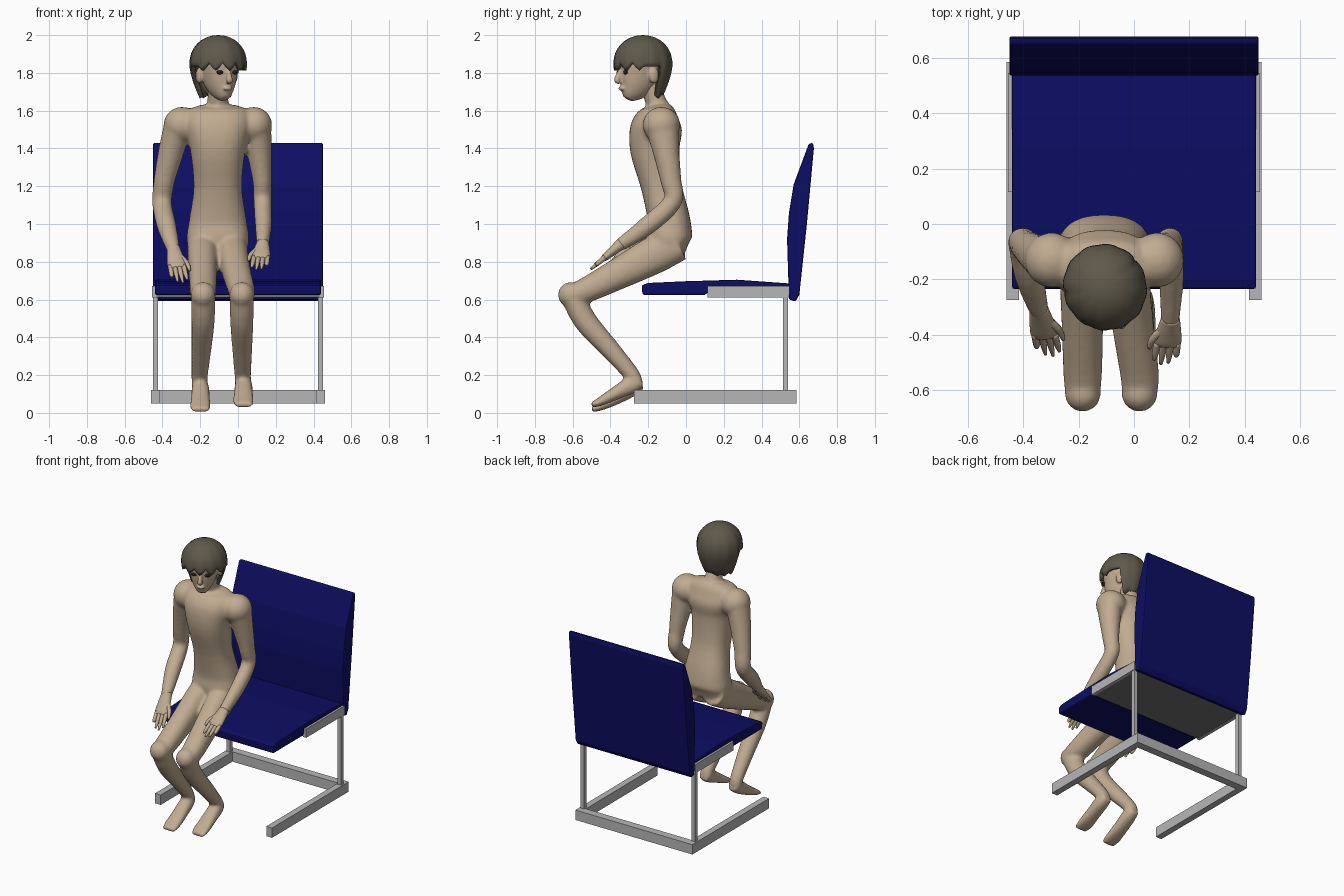
import bpy, bmesh, math
from mathutils import Vector, Matrix

if "Cube" in bpy.data.objects:
    bpy.data.objects.remove(bpy.data.objects["Cube"])


def material(name, rgb):
    m = bpy.data.materials.new(name)
    m.diffuse_color = (*rgb, 1)
    m.use_nodes = True
    m.node_tree.nodes["Principled BSDF"].inputs["Base Color"].default_value = m.diffuse_color
    return m


SKIN = material("skin", (0.53, 0.41, 0.285))
HAIR = material("dark hair", (0.115, 0.10, 0.07))
NAVY = material("navy cushion", (0.004, 0.004, 0.125))
METAL = material("light grey metal", (0.47, 0.47, 0.47))
PLATE = material("dark grey plate", (0.16, 0.16, 0.16))
DARK = material("eye dark", (0.02, 0.015, 0.012))


def finish(bm, name, mat, smooth=False):
    bmesh.ops.recalc_face_normals(bm, faces=bm.faces)
    for f in bm.faces:
        f.smooth = smooth
    me = bpy.data.meshes.new(name)
    bm.to_mesh(me)
    bm.free()
    ob = bpy.data.objects.new(name, me)
    me.materials.append(mat)
    bpy.context.collection.objects.link(ob)
    return ob


def box(name, mat, x0, x1, y0, y1, z0, z1):
    bm = bmesh.new()
    m = Matrix.Translation(((x0 + x1) / 2, (y0 + y1) / 2, (z0 + z1) / 2))
    bmesh.ops.create_cube(bm, size=1, matrix=m @ Matrix.Diagonal((x1 - x0, y1 - y0, z1 - z0, 1)))
    return finish(bm, name, mat)


def slab(name, mat, half_width, profile):
    """Side profile (y, z) extruded across x."""
    bm = bmesh.new()
    f = bm.faces.new([bm.verts.new((-half_width, y, z)) for y, z in profile])
    r = bmesh.ops.extrude_face_region(bm, geom=[f])
    vs = [v for v in r["geom"] if isinstance(v, bmesh.types.BMVert)]
    bmesh.ops.translate(bm, verts=vs, vec=(2 * half_width, 0, 0))
    ob = finish(bm, name, mat)
    b = ob.modifiers.new("soft edges", "BEVEL")
    b.width, b.segments, b.angle_limit = 0.008, 2, math.radians(50)
    return ob


def spline(pts, sub):
    """Catmull-Rom through points of any dimension."""
    out = []
    for i in range(len(pts) - 1):
        a, b, c, d = pts[max(i - 1, 0)], pts[i], pts[i + 1], pts[min(i + 2, len(pts) - 1)]
        for k in range(sub):
            t = k / sub
            out.append([0.5 * (2 * q + (r - p) * t + (2 * p - 5 * q + 4 * r - s) * t * t
                               + (3 * q - p - 3 * r + s) * t ** 3) for p, q, r, s in zip(a, b, c, d)])
    return out + [list(pts[-1])]


def tube(bm, pts, sides=20, sub=4, power=1.0):
    """Elliptic rings along (x, y, z, half width, half depth) points."""
    pts = spline(pts, sub)
    rings = []
    for i, p in enumerate(pts):
        t = (Vector(pts[min(i + 1, len(pts) - 1)][:3]) - Vector(pts[max(i - 1, 0)][:3])).normalized()
        u = (Vector((1, 0, 0)) - t * t.x).normalized()
        w = t.cross(u)
        ring = []
        for k in range(sides):
            a = 2 * math.pi * k / sides
            c, s = math.cos(a), math.sin(a)
            c, s = math.copysign(abs(c) ** power, c), math.copysign(abs(s) ** power, s)
            ring.append(bm.verts.new(Vector(p[:3]) + u * c * p[3] + w * s * p[4]))
        rings.append(ring)
    for r, q in zip(rings, rings[1:]):
        for k in range(sides):
            bm.faces.new((r[k], r[(k + 1) % sides], q[(k + 1) % sides], q[k]))
    bm.faces.new(rings[0])
    bm.faces.new(rings[-1])


def ball(bm, c, r, m=Matrix()):
    bmesh.ops.create_uvsphere(bm, u_segments=20, v_segments=12, radius=1,
                              matrix=m @ Matrix.Translation(c) @ Matrix.Diagonal((*r, 1)))


def blend(ob, voxel, steps):
    r = ob.modifiers.new("merge", "REMESH")
    r.mode, r.voxel_size, r.use_smooth_shade = "VOXEL", voxel, True
    s = ob.modifiers.new("relax", "SMOOTH")
    s.factor, s.iterations = 0.5, steps


# chair: cushions
slab("seat", NAVY, 0.44, [(-0.23, 0.625), (-0.235, 0.675), (-0.2, 0.688), (0, 0.697), (0.27, 0.705),
                          (0.55, 0.685), (0.55, 0.64), (0.12, 0.64), (0.1, 0.625)])
slab("backrest", NAVY, 0.45, [(0.545, 0.6), (0.58, 0.59), (0.6, 0.625), (0.64, 1.0), (0.677, 1.4),
                              (0.672, 1.43), (0.65, 1.425), (0.57, 1.21), (0.545, 1.06), (0.535, 0.92)])
# chair: frame
box("under_seat_plate", PLATE, -0.435, 0.435, 0.12, 0.54, 0.612, 0.645)
for s in (-1, 1):
    n = "left" if s < 0 else "right"
    box(n + "_seat_rail", METAL, *sorted((s * 0.432, s * 0.455)), 0.115, 0.545, 0.61, 0.672)
    box(n + "_post", METAL, *sorted((s * 0.423, s * 0.45)), 0.513, 0.54, 0.1, 0.62)
    box(n + "_floor_rail", METAL, *sorted((s * 0.415, s * 0.46)), -0.275, 0.585, 0.05, 0.12)
box("rear_floor_rail", METAL, -0.416, 0.416, 0.53, 0.585, 0.05, 0.12)

# body: torso, neck, shoulders
CX = -0.107
body = bmesh.new()
tube(body, [(CX, -0.06, 0.83, 0.13, 0.06), (CX, -0.085, 0.91, 0.165, 0.118), (CX, -0.09, 1.02, 0.152, 0.112),
            (CX, -0.13, 1.2, 0.128, 0.108), (CX, -0.165, 1.4, 0.148, 0.132), (CX, -0.155, 1.52, 0.18, 0.135),
            (CX, -0.14, 1.6, 0.16, 0.09), (CX, -0.14, 1.63, 0.09, 0.05)], sides=28, power=0.85)
tube(body, [(CX, -0.125, 1.57, 0.07, 0.065), (CX, -0.16, 1.65, 0.056, 0.055), (-0.103, -0.2, 1.76, 0.056, 0.055)])
for s in (-1, 1):
    ball(body, (CX + s * 0.19, -0.13, 1.525), (0.098, 0.1, 0.095))

# body: arms, each from shoulder to wrist
arms = {
    "left": [(-0.315, -0.13, 1.53, 0.075, 0.09), (-0.355, -0.105, 1.38, 0.068, 0.07),
             (-0.39, -0.08, 1.23, 0.056, 0.056), (-0.402, -0.07, 1.11, 0.052, 0.05),
             (-0.378, -0.19, 0.99, 0.052, 0.05), (-0.34, -0.32, 0.86, 0.035, 0.034)],
    "right": [(0.1, -0.13, 1.53, 0.075, 0.09), (0.113, -0.105, 1.38, 0.066, 0.07),
              (0.127, -0.08, 1.23, 0.05, 0.056), (0.13, -0.07, 1.12, 0.048, 0.05),
              (0.135, -0.2, 0.995, 0.045, 0.05), (0.13, -0.355, 0.885, 0.033, 0.034)]}
tips = {"left": Vector((-0.305, -0.475, 0.69)), "right": Vector((0.11, -0.505, 0.76))}
for side, pts in arms.items():
    tube(body, pts)
    # hands: palm, four fingers, thumb
    hand = bmesh.new()
    w, tip = Vector(pts[-1][:3]), tips[side]
    inward = 1 if side == "left" else -1
    mid = w.lerp(tip, 0.55)
    tube(hand, [(*w.lerp(tip, -0.1), 0.034, 0.032), (*w.lerp(tip, 0.22), 0.045, 0.025),
                (*w.lerp(tip, 0.45), 0.05, 0.021), (*mid, 0.046, 0.016)], sides=14)
    for k, length in enumerate((0.9, 1.0, 0.97, 0.82)):
        off = Vector((inward * (0.036 - 0.024 * k), 0, 0))
        tube(hand, [(*(w.lerp(tip, 0.48) + off), 0.013, 0.014), (*(w.lerp(tip, 0.75) + off * 1.05), 0.012, 0.012),
                    (*(w.lerp(tip, length) + off * 1.1), 0.006, 0.006)], sides=8, sub=3)
    a = Vector((inward, 0, 0))
    tube(hand, [(*(w.lerp(tip, 0.15) + a * 0.02), 0.016, 0.018), (*(w.lerp(tip, 0.4) + a * 0.055), 0.014, 0.015),
                (*(w.lerp(tip, 0.62) + a * 0.062), 0.007, 0.008)], sides=8, sub=3)
    finish(hand, side + "_hand", SKIN, True)

# body: legs and feet (hip x, knee x, ankle x, foot lift)
for hip, knee, ankle, up in ((-0.187, -0.185, -0.203, 0), (-0.027, 0.02, 0.025, 0.025)):
    tube(body, [(hip, -0.04, 0.9, 0.082, 0.095), (hip, -0.17, 0.835, 0.082, 0.1),
                ((hip + knee) / 2, -0.37, 0.73, 0.075, 0.082), (knee, -0.54, 0.645, 0.07, 0.066),
                (knee, -0.625, 0.62, 0.062, 0.055)], power=0.9)
    ball(body, (knee, -0.61, 0.625), (0.066, 0.068, 0.068))
    tube(body, [(knee, -0.61, 0.64, 0.065, 0.062), (knee, -0.535, 0.49, 0.062, 0.062),
                ((knee + ankle) / 2, -0.4, 0.335, 0.053, 0.052), (ankle, -0.285, 0.2, 0.044, 0.042),
                (ankle, -0.265, 0.15, 0.044, 0.036)])
    foot = ankle + 0.004
    tube(body, [(ankle, -0.235, 0.155 + up * 0.5, 0.035, 0.032), (foot, -0.29, 0.13 + up * 0.7, 0.046, 0.045),
                (foot, -0.37, 0.08 + up, 0.05, 0.036), (foot, -0.45, 0.037 + up, 0.056, 0.024),
                (foot, -0.5, 0.016 + up, 0.048, 0.014)], power=0.85)
blend(finish(body, "body", SKIN, True), 0.011, 6)

# head, turned a little to its left
turn = Matrix.Translation((-0.105, -0.228, 0)) @ Matrix.Rotation(math.radians(24), 4, "Z")
head = bmesh.new()
tube(head, [(0, -0.088, 1.662, 0.022, 0.025), (0, -0.075, 1.685, 0.045, 0.055), (0, -0.048, 1.73, 0.073, 0.092),
            (0, -0.02, 1.79, 0.092, 0.122), (0, -0.005, 1.86, 0.1, 0.13), (0, 0, 1.93, 0.085, 0.1)], sides=24)
tube(head, [(0, -0.128, 1.815, 0.01, 0.014), (0, -0.145, 1.775, 0.015, 0.018), (0, -0.15, 1.757, 0.018, 0.014),
            (0, -0.135, 1.748, 0.01, 0.01)], sides=10)
ball(head, (0, -0.126, 1.717), (0.026, 0.014, 0.01))
for s in (-1, 1):
    ball(head, (s * 0.1, 0.02, 1.785), (0.018, 0.028, 0.042))
head_ob = finish(head, "head", SKIN, True)
head_ob.matrix_world = turn
blend(head_ob, 0.007, 3)

eyes = bmesh.new()
for s in (-1, 1):
    ball(eyes, (s * 0.044, -0.121, 1.803), (0.02, 0.009, 0.011))
finish(eyes, "eyes", DARK, True).matrix_world = turn

# hair: cap with a jagged fringe and a longer nape
hair = bmesh.new()
N, ROWS = 48, 12
rings = []
for j in range(ROWS):
    ring = []
    for i in range(N):
        a = 2 * math.pi * i / N          # 0 is the face direction
        d = math.degrees(min(a, 2 * math.pi - a))
        zig = (0.0, 0.018, 0.042, 0.018)[i % 4]
        hem = 1.812 + zig if d < 75 else 1.835 if d < 108 else 1.665 + zig * 0.5
        z = hem + (1.999 - hem) * math.sin(math.pi / 2 * j / ROWS)
        if z > 1.84:
            k = math.sqrt(max(0, 1 - ((z - 1.84) / 0.16) ** 2.3))
        else:
            k = 1 - 0.36 * ((1.84 - z) / 0.175) ** 1.5
        k *= 1 + 0.012 * math.cos(i * math.pi / 2)
        ring.append(hair.verts.new((0.15 * k * math.sin(a), -0.157 * k * math.cos(a), z)))
    rings.append(ring)
for r, q in zip(rings, rings[1:]):
    for i in range(N):
        hair.faces.new((r[i], r[(i + 1) % N], q[(i + 1) % N], q[i]))
top = hair.verts.new((0, 0, 2.0))
for i in range(N):
    hair.faces.new((rings[-1][i], rings[-1][(i + 1) % N], top))
hair_ob = finish(hair, "hair", HAIR, True)
hair_ob.matrix_world = turn
thick = hair_ob.modifiers.new("thickness", "SOLIDIFY")
thick.thickness, thick.offset = 0.022, -1
